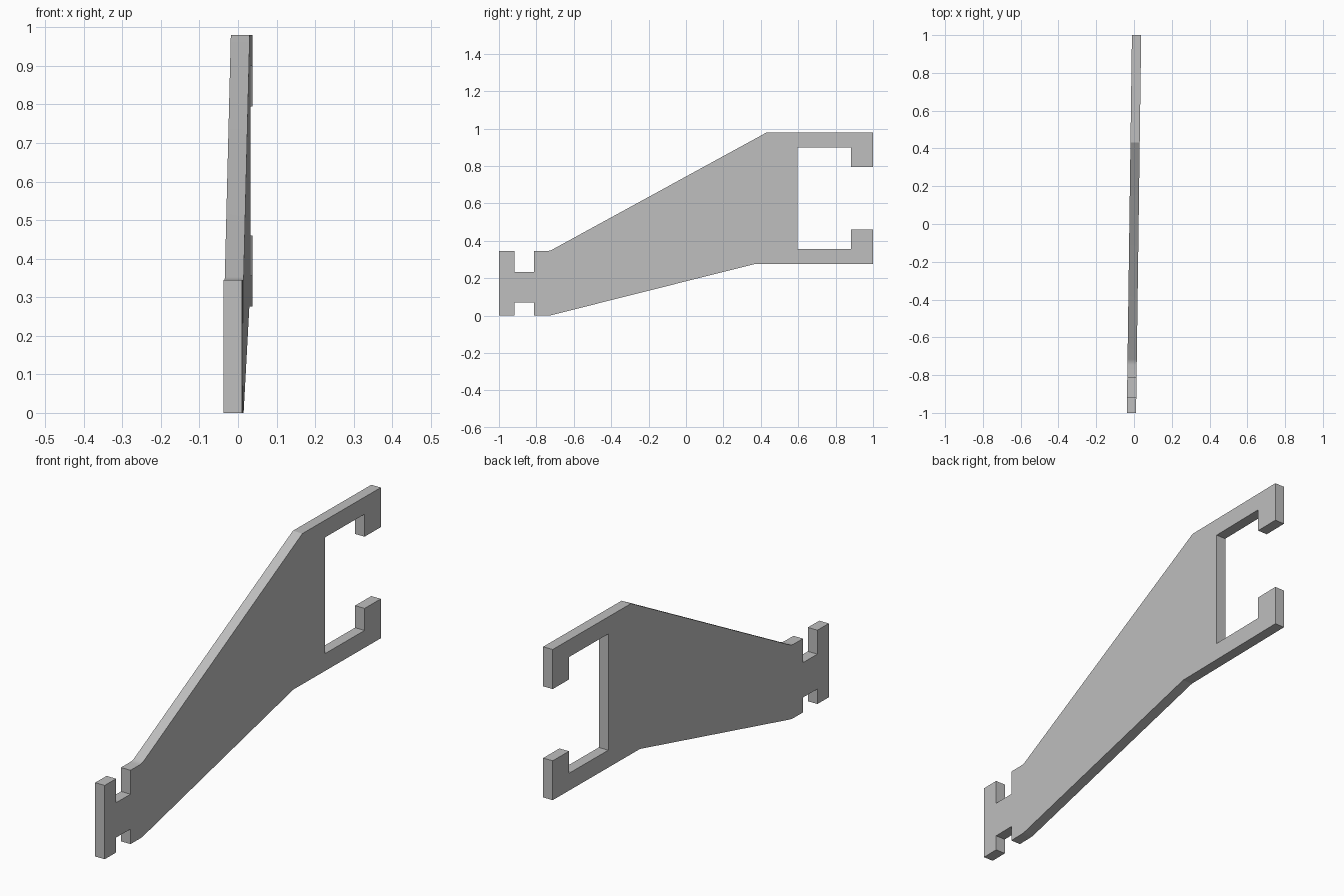
import bpy
import bmesh
import math

cube = bpy.data.objects.get("Cube")
if cube:
    bpy.data.objects.remove(cube, do_unlink=True)

HALF_THICKNESS = 0.0245
LEAN = 0.0136  # sideways drift per unit of length

# Single grey material
grey = bpy.data.materials.new("plain grey")
grey.use_nodes = True
grey.diffuse_color = (0.52, 0.52, 0.52, 1)
grey.node_tree.nodes["Principled BSDF"].inputs["Base Color"].default_value = grey.diffuse_color

# Side outline as (y, z): notched tail, tapering body, clip jaws
upper_edge = [(-1, 0.345), (-0.917, 0.345), (-0.917, 0.233), (-0.813, 0.233),
              (-0.813, 0.345), (-0.73, 0.345), (0.432, 0.98), (1, 0.98)]
jaws = [(1, 0.795), (0.882, 0.795), (0.882, 0.9), (0.597, 0.9),
        (0.597, 0.357), (0.882, 0.357), (0.882, 0.46), (1, 0.46)]
lower_edge = [(1, 0.276), (0.367, 0.276), (-0.73, 0), (-0.813, 0),
              (-0.813, 0.07), (-0.917, 0.07), (-0.917, 0), (-1, 0)]
outline = upper_edge + jaws + lower_edge

# Extrude the outline into a slightly turned plate
bm = bmesh.new()
verts = [bm.verts.new((y * LEAN - HALF_THICKNESS, y, z)) for y, z in outline]
face = bm.faces.new(verts)
extruded = bmesh.ops.extrude_face_region(bm, geom=[face])
moved = [v for v in extruded["geom"] if isinstance(v, bmesh.types.BMVert)]
bmesh.ops.translate(bm, vec=(2 * HALF_THICKNESS, 0, 0), verts=moved)

# Soften the bends where the tail meets the tapering body
bends = [e for e in bm.edges if all(abs(v.co.y + 0.73) < 0.001 for v in e.verts)]
bmesh.ops.bevel(bm, geom=bends, offset=0.03, offset_type='WIDTH', segments=4,
                profile=0.5, affect='EDGES')
bmesh.ops.recalc_face_normals(bm, faces=bm.faces)

mesh = bpy.data.meshes.new("clip_bracket")
bm.to_mesh(mesh)
bm.free()
mesh.materials.append(grey)
bracket = bpy.data.objects.new("clip_bracket", mesh)
bpy.context.collection.objects.link(bracket)

# Smooth only the softened bends
bpy.ops.object.select_all(action='DESELECT')
bracket.select_set(True)
bpy.context.view_layer.objects.active = bracket
bpy.ops.object.shade_smooth_by_angle(angle=math.radians(12))
